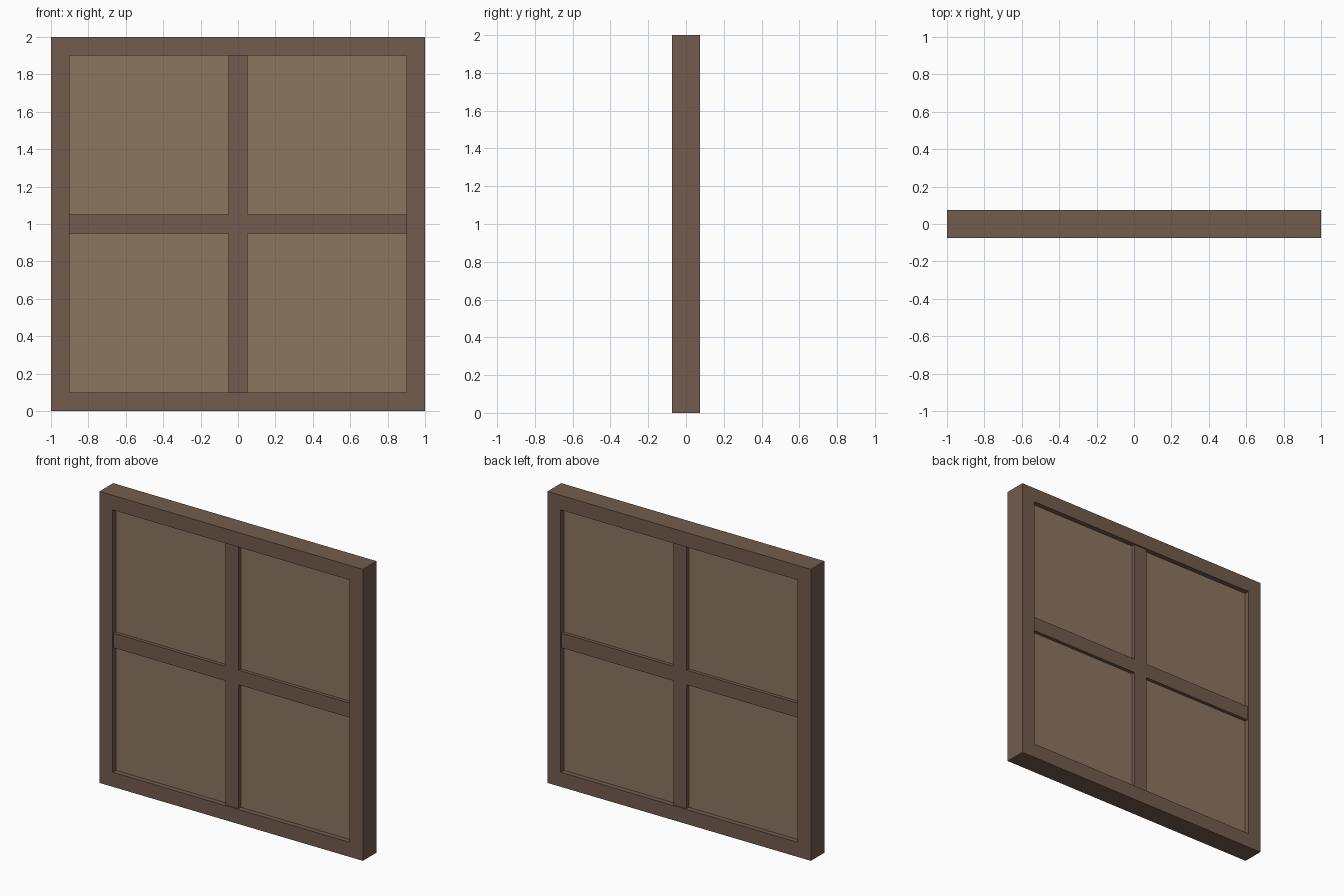
import bpy, bmesh

if "Cube" in bpy.data.objects:
    bpy.data.objects.remove(bpy.data.objects["Cube"])


def material(name, color):
    mat = bpy.data.materials.new(name)
    mat.diffuse_color = (*color, 1)
    mat.use_nodes = True
    mat.node_tree.nodes["Principled BSDF"].inputs["Base Color"].default_value = mat.diffuse_color
    return mat


def finish(name, bm, mat):
    bmesh.ops.recalc_face_normals(bm, faces=bm.faces[:])
    mesh = bpy.data.meshes.new(name)
    bm.to_mesh(mesh)
    bm.free()
    mesh.materials.append(mat)
    obj = bpy.data.objects.new(name, mesh)
    bpy.context.collection.objects.link(obj)
    return obj


def prism(name, outline, half_depth, mat):
    """Extrude an x,z outline symmetrically through y."""
    bm = bmesh.new()
    face = bm.faces.new([bm.verts.new((x, -half_depth, z)) for x, z in outline])
    new = bmesh.ops.extrude_face_region(bm, geom=[face])["geom"]
    verts = [g for g in new if isinstance(g, bmesh.types.BMVert)]
    bmesh.ops.translate(bm, verts=verts, vec=(0, 2 * half_depth, 0))
    return finish(name, bm, mat)


def square(r):
    return [(-r, 1 - r), (r, 1 - r), (r, 1 + r), (-r, 1 + r)]


def square_ring(name, outer, inner, half_depth, mat):
    """Mitred square frame with one quad per side on each face."""
    bm = bmesh.new()
    loops = [[bm.verts.new((x, y, z)) for x, z in square(r)]
             for r, y in ((outer, -half_depth), (outer, half_depth),
                          (inner, half_depth), (inner, -half_depth))]
    for k in range(4):
        a, b = loops[k], loops[(k + 1) % 4]
        for i in range(4):
            j = (i + 1) % 4
            bm.faces.new((a[i], a[j], b[j], b[i]))
    return finish(name, bm, mat)


dark_wood = material("dark_wood", (0.17, 0.107, 0.074))
light_wood = material("light_wood", (0.262, 0.181, 0.12))

EDGE, BAR = 0.9, 0.05

# Outer frame
square_ring("outer_frame", 1.0, EDGE, 0.074, dark_wood)

# Crossbars, set slightly back from the frame on both sides
quarter = [(BAR, EDGE), (BAR, BAR), (EDGE, BAR)]
cross = []
for sx, sz in ((1, 1), (1, -1), (-1, -1), (-1, 1)):
    pts = quarter if sx * sz > 0 else quarter[::-1]
    cross += [(sx * x, 1 + sz * z) for x, z in pts]
prism("crossbars", cross, 0.064, dark_wood)

# Recessed infill panel
prism("panel", square(EDGE), 0.04, light_wood)
